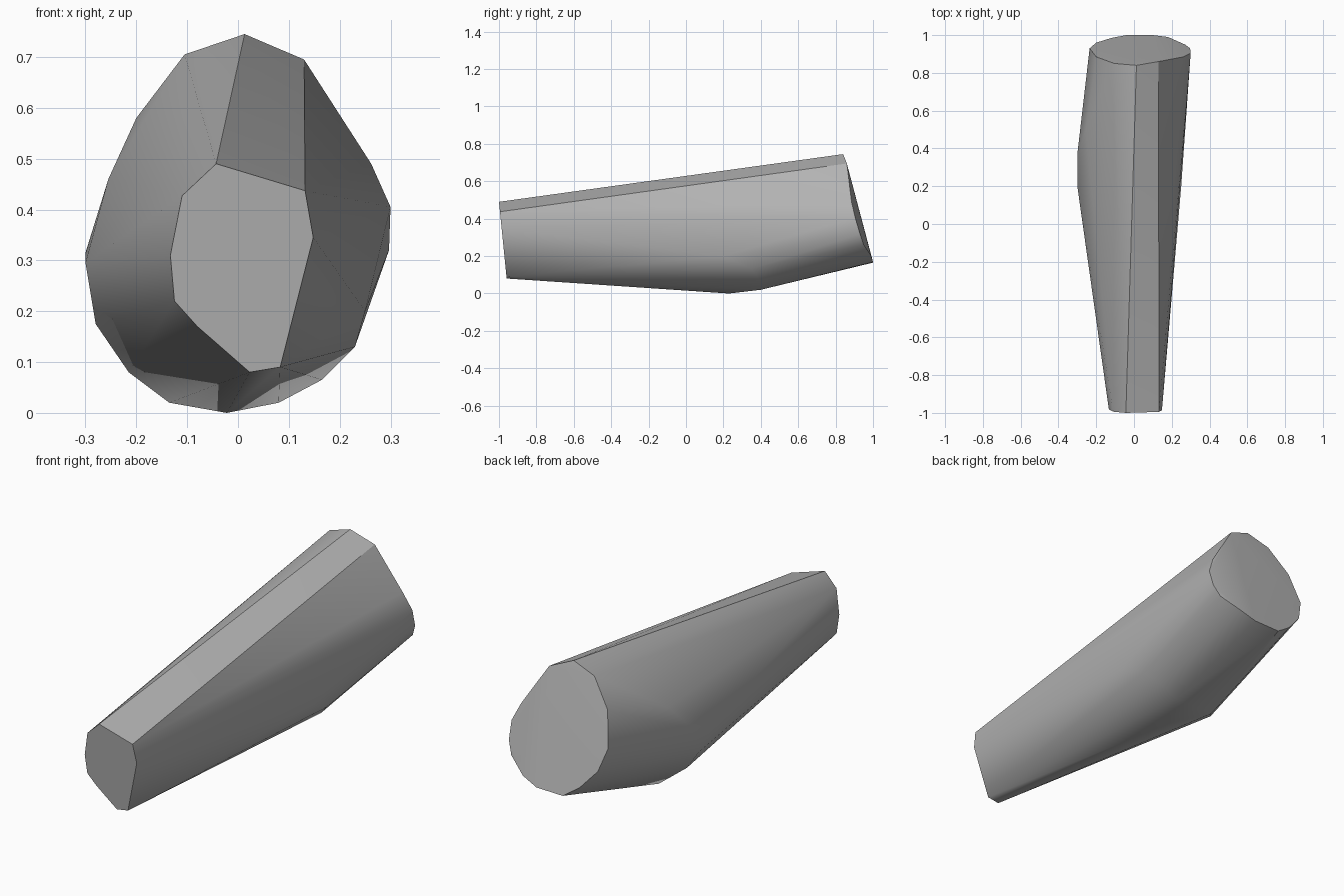
import bpy, bmesh, math

if "Cube" in bpy.data.objects:
    bpy.data.objects.remove(bpy.data.objects["Cube"])

GREY = (0.45, 0.45, 0.45, 1)
mat = bpy.data.materials.new("plain grey")
mat.use_nodes = True
mat.diffuse_color = GREY
mat.node_tree.nodes["Principled BSDF"].inputs["Base Color"].default_value = GREY

# Narrow front end (x, z), lying on a slightly tilted plane
front_end = [(-.043, .49), (.132, .437), (.148, .345), (.083, .09), (.023, .08),
             (-.08, .17), (-.125, .22), (-.133, .31), (-.11, .427)]
# Swollen belly (x, y, z)
belly = [(-.255, .5, .46), (-.3, .37, .315), (-.3, .2, .295), (-.28, .3, .175),
         (-.215, .3, .08), (-.135, .4, .02), (-.022, .23, .0), (.08, .4, .02),
         (.165, .4, .065), (.23, .35, .13), (.25, .2, .2)]
# Wide back end (x, y, z)
back_end = [(-.105, .85, .705), (.013, .84, .745), (.13, .86, .695), (.262, .885, .49),
            (.3, .905, .405), (.297, .93, .32), (.27, .95, .26), (.18, .99, .2),
            (.1, 1, .168), (-.04, 1, .165), (-.12, .985, .22), (-.2, .96, .31),
            (-.235, .93, .42), (-.2, .885, .58)]

# Stretch a tight convex skin over the three sections
bm = bmesh.new()
for x, z in front_end:
    bm.verts.new((x, -1 + (.49 - z) * .1, z))
for p in belly + back_end:
    bm.verts.new(p)
hull = bmesh.ops.convex_hull(bm, input=bm.verts)
spare = {g for g in hull["geom_interior"] + hull["geom_unused"]
         if isinstance(g, bmesh.types.BMVert)}
bmesh.ops.delete(bm, geom=list(spare), context='VERTS')
bmesh.ops.dissolve_limit(bm, angle_limit=math.radians(1),
                         verts=bm.verts, edges=bm.edges)
bmesh.ops.recalc_face_normals(bm, faces=bm.faces)

mesh = bpy.data.meshes.new("limb_segment")
bm.to_mesh(mesh)
bm.free()
mesh.materials.append(mat)
limb = bpy.data.objects.new("limb_segment", mesh)
bpy.context.collection.objects.link(limb)

# Soft sides, crisp ends and ridges
bpy.context.view_layer.objects.active = limb
limb.select_set(True)
bpy.ops.object.shade_smooth_by_angle(angle=math.radians(30))
